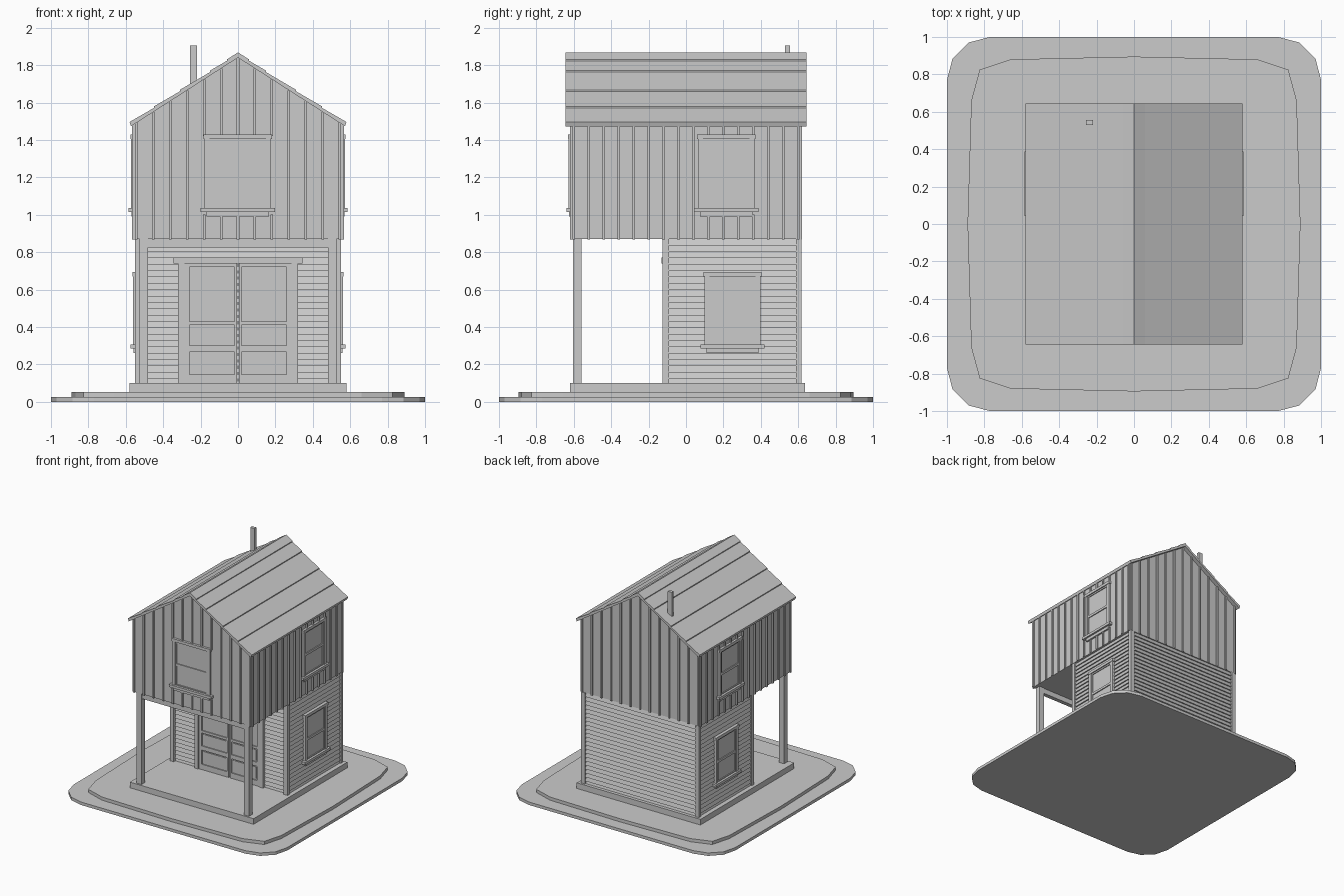
import bpy, bmesh

if "Cube" in bpy.data.objects:
    bpy.data.objects.remove(bpy.data.objects["Cube"])

# ---------- helpers ----------
def finish(name, bm):
    bmesh.ops.recalc_face_normals(bm, faces=bm.faces)
    me = bpy.data.meshes.new(name)
    bm.to_mesh(me)
    bm.free()
    ob = bpy.data.objects.new(name, me)
    bpy.context.collection.objects.link(ob)
    return ob

def loft(bm, a, b):
    va, vb = [bm.verts.new(p) for p in a], [bm.verts.new(p) for p in b]
    n = len(a)
    bm.faces.new(va)
    bm.faces.new(vb)
    for i in range(n):
        bm.faces.new((va[i], va[(i + 1) % n], vb[(i + 1) % n], vb[i]))

def rect(x0, x1, y0, y1, z):
    return [(x0, y0, z), (x1, y0, z), (x1, y1, z), (x0, y1, z)]

def boxes(name, items):
    bm = bmesh.new()
    for x0, x1, y0, y1, z0, z1 in items:
        loft(bm, rect(x0, x1, y0, y1, z0), rect(x0, x1, y0, y1, z1))
    return finish(name, bm)

def prism_y(name, prof, y0, y1):
    bm = bmesh.new()
    loft(bm, [(x, y0, z) for x, z in prof], [(x, y1, z) for x, z in prof])
    return finish(name, bm)

def plate(name, quarter, z0, z1):
    pts = list(quarter)
    pts += [(-x, y) for x, y in reversed(quarter)]
    pts += [(-x, -y) for x, y in quarter]
    pts += [(x, -y) for x, y in reversed(quarter)]
    pts = [p for i, p in enumerate(pts) if p != pts[i - 1]]
    bm = bmesh.new()
    loft(bm, [(x, y, z0) for x, y in pts], [(x, y, z1) for x, y in pts])
    return finish(name, bm)

def on_wall(side, base, u0, u1, d0, d1, z0, z1):
    # box given by position along the wall, depth off the wall and height
    if side == 'front':
        return (u0, u1, -base - d1, -base - d0, z0, z1)
    if side == 'back':
        return (u0, u1, base + d0, base + d1, z0, z1)
    if side == 'right':
        return (base + d0, base + d1, u0, u1, z0, z1)
    return (-base - d1, -base - d0, u0, u1, z0, z1)

# ---------- ground plates and floor ----------
plate("ground_base", [(1, .77), (.97, .885), (.885, .97), (.77, 1)], 0, .025)
plate("ground_mound", [(.89, 0), (.87, .66), (.825, .825), (.66, .88), (0, .895)], .025, .052)
boxes("floor_slab", [(-.58, .58, -.62, .635, .05, .10)])

# ---------- lower storey with clapboards ----------
LX, Y0, Y1 = .535, -.095, .6
boxes("lower_core", [(-LX, LX, Y0, Y1, .10, .88)])
bm = bmesh.new()
for k in range(23):
    z = .088 + k * .034
    g = .011
    loft(bm, rect(-LX - g, LX + g, Y0 - g, Y1 + g, z), rect(-LX - .001, LX + .001, Y0 - .001, Y1 + .001, z + .034))
finish("clapboards", bm)

corners = []
for s in (-1, 1):
    a, b = sorted((s * .515, s * .552))
    corners += [(a, b, -.125, -.09, .1, .87), (a, b, .587, .617, .1, .87)]
boxes("corner_boards", corners)

# ---------- porch posts and beam ----------
posts = []
for s in (-1, 1):
    a, b = sorted((s * .48, s * .527))
    posts.append((a, b, -.605, -.56, .1, .87))
boxes("porch_posts", posts)
boxes("porch_beam", [(-.5, .5, -.6, -.565, .825, .875)])

# ---------- upper storey ----------
UX, UY, SL = .555, .61, .638
def under_roof(x):
    return 1.843 - SL * abs(x)
prism_y("upper_walls", [(-UX, .87), (UX, .87), (UX, under_roof(UX)), (0, under_roof(0)), (-UX, under_roof(UX))], -UY, UY)

# ---------- vertical battens, split around windows ----------
batten, W = [], .007
def add_batten(side, base, u, top, win):
    spans = [(.868, top)]
    if win and win[0] < u < win[1]:
        spans = [(.868, 1.0), (1.42, top)]
    for z0, z1 in spans:
        batten.append(on_wall(side, base, u - W, u + W, -.004, .011, z0, z1))
for i in range(-6, 7):
    u = i * .0905
    for side in ('front', 'back'):
        add_batten(side, UY, u, under_roof(abs(u) + W), (-.19, .19) if side == 'front' else None)
for i in range(16):
    u = -.6 + i * .08
    for side in ('left', 'right'):
        add_batten(side, UX, u, under_roof(UX + .011), (.06, .37))
boxes("battens", batten)

# ---------- sash windows ----------
def window(name, side, base, u0, u1, z0, z1):
    f, zs, m = .026, z0 + .025, (z0 + z1) / 2
    i0, i1, t = u0 + f, u1 - f, .012
    parts = [
        (u0, i0, -.01, .017, zs, z1), (i1, u1, -.01, .017, zs, z1),        # jambs
        (u0 - .006, u1 + .006, -.01, .020, z1 - .02, z1 + .004),            # head
        (u0 - .022, u1 + .022, -.01, .030, zs - .01, zs + .012),            # sill
        (u0 + .01, u1 - .01, -.01, .015, z0 - .01, zs - .01),               # apron
        (i0, i1, -.01, .012, m - .012, m + .008),                           # meeting rail
        (i0, i1, -.01, .011, zs + .012, zs + .02),
        (i0, i1, -.01, .011, z1 - .032, z1 - .02),
        (i0, i0 + t, -.01, .011, zs, z1 - .02), (i1 - t, i1, -.01, .011, zs, z1 - .02),
    ]
    boxes(name + "_frame", [on_wall(side, base, *p) for p in parts])
    boxes(name + "_glass", [on_wall(side, base, i0, i1, -.01, .004, zs, z1 - .02)])

window("front_upper_window", 'front', UY, -.178, .175, 1.0, 1.425)
for side in ('left', 'right'):
    window(side + "_upper_window", side, UX, .065, .365, 1.0, 1.425)
    window(side + "_lower_window", side, LX + .01, .1, .397, .27, .69)

# ---------- double door ----------
DY = -Y0 + .004
frame = [(-.322, -.285, -.01, .026, .1, .745), (.285, .322, -.01, .026, .1, .745),
         (-.345, .345, -.01, .032, .74, .772)]
boxes("door_frame", [on_wall('front', DY, *p) for p in frame])
rails, panels = [], []
for s in (-1, 1):
    def half(a, b, d0, d1, z0, z1):
        u0, u1 = sorted((s * a, s * b))
        return on_wall('front', DY, u0, u1, d0, d1, z0, z1)
    rails += [half(.005, .02, 0, .018, .1, .74), half(.258, .285, 0, .018, .1, .74)]
    for z0, z1 in ((.1, .145), (.265, .3), (.41, .43), (.72, .74)):
        rails.append(half(.02, .258, 0, .018, z0, z1))
    panels.append(half(.003, .285, -.01, .009, .1, .74))
    for z0, z1 in ((.155, .255), (.31, .4)):
        panels.append(half(.03, .248, 0, .014, z0, z1))
boxes("door_rails", rails)
boxes("door_panels", panels)

# ---------- roof with stepped shingle courses ----------
xs = [0, .15, .31, .45, .58]
top = []
for a, b in zip(xs, xs[1:]):
    top += [(a, 1.858 - SL * a), (b, 1.866 - SL * b)]
right = top + [(.572, 1.843 - SL * .58)]
prof = right + [(0, 1.84)] + [(-x, z) for x, z in reversed(right[1:])]
prism_y("roof", prof, -.645, .645)

cap = [(0, 1.868), (.06, 1.83), (.06, 1.82), (0, 1.856), (-.06, 1.82), (-.06, 1.83)]
prism_y("ridge_cap", cap, -.645, .645)

# ---------- stove pipe ----------
boxes("stove_pipe", [(-.256, -.218, .53, .556, 1.66, 1.905)])
